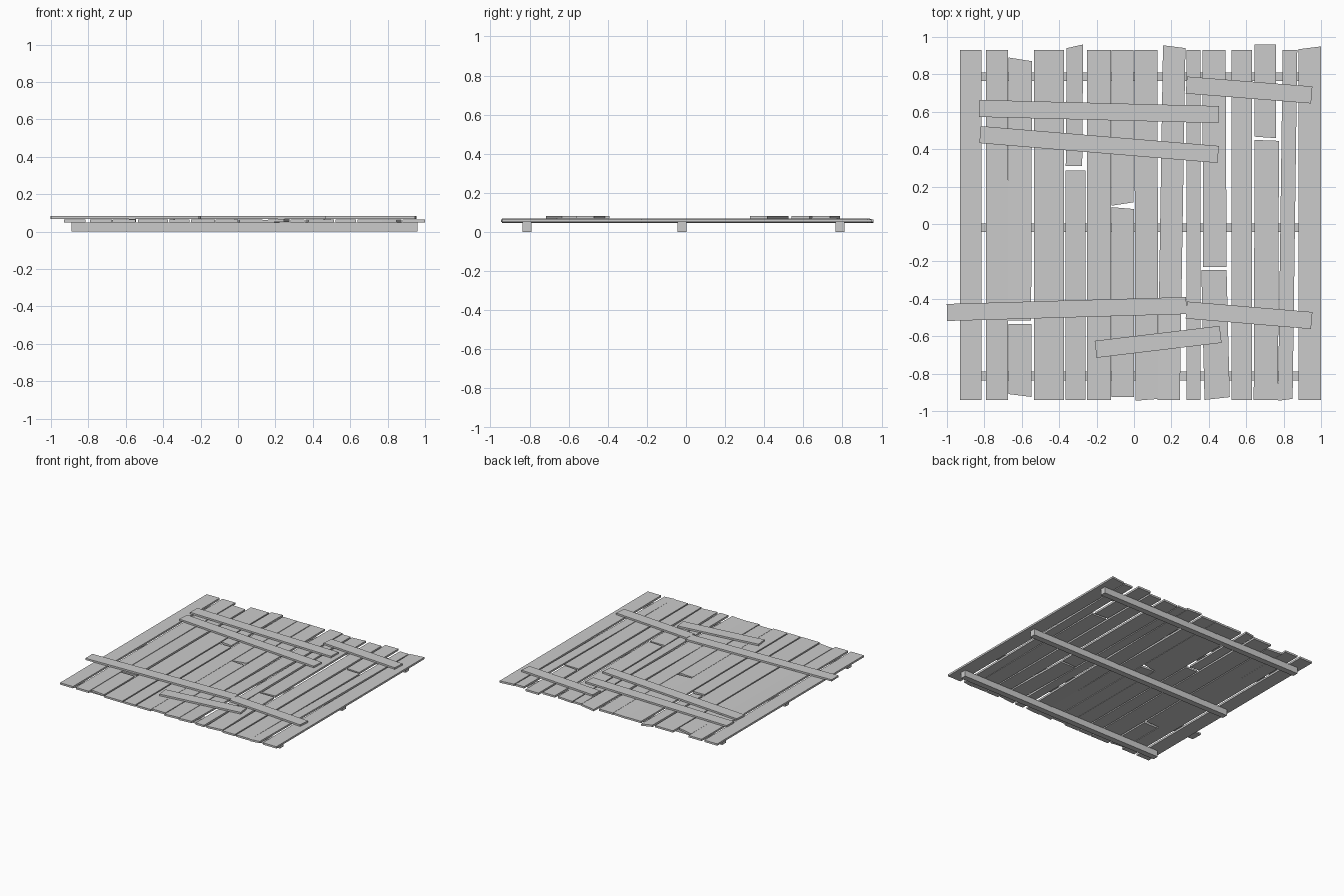
import bpy
import bmesh
from math import atan2, hypot
from mathutils import Matrix, Vector

cube = bpy.data.objects.get("Cube")
if cube:
    bpy.data.objects.remove(cube, do_unlink=True)

# One plain grey for all the timber
wood = bpy.data.materials.new("grey_wood")
wood.use_nodes = True
wood.diffuse_color = (0.6, 0.6, 0.6, 1)
shader = next(n for n in wood.node_tree.nodes if n.type == 'BSDF_PRINCIPLED')
shader.inputs["Base Color"].default_value = wood.diffuse_color

BEAM_TOP = 0.05
PLANK_TOP = 0.065
BATTEN_TOP = 0.083
BACK, FRONT = 0.93, -0.94


def finish(name, bm):
    bmesh.ops.recalc_face_normals(bm, faces=bm.faces)
    mesh = bpy.data.meshes.new(name)
    bm.to_mesh(mesh)
    bm.free()
    mesh.materials.append(wood)
    bpy.context.collection.objects.link(bpy.data.objects.new(name, mesh))


def board(name, start, end, width, z0, z1):
    """Straight board between two centre-line points in plan."""
    a, b = Vector(start), Vector(end)
    d = b - a
    mid = (a + b) / 2
    bm = bmesh.new()
    bmesh.ops.create_cube(bm, size=1, matrix=(
        Matrix.Translation((mid.x, mid.y, (z0 + z1) / 2))
        @ Matrix.Rotation(atan2(d.y, d.x), 4, 'Z')
        @ Matrix.Diagonal((hypot(d.x, d.y), width, z1 - z0, 1))))
    finish(name, bm)


def plank(name, x0, x1, y0=FRONT, y1=BACK, cut0=0, cut1=0, lean=0, roll=0):
    """Upright plank: cut0/cut1 skew its ends, lean shifts the front end in x,
    roll lifts one long edge."""
    bm = bmesh.new()
    outline = [(x0 + lean, y0 - cut0 / 2, -roll), (x1 + lean, y0 + cut0 / 2, roll),
               (x1, y1 + cut1 / 2, roll), (x0, y1 - cut1 / 2, -roll)]
    base = bm.faces.new([bm.verts.new((x, y, BEAM_TOP + dz)) for x, y, dz in outline])
    top = bmesh.ops.extrude_face_region(bm, geom=[base])["geom"]
    bmesh.ops.translate(bm, vec=(0, 0, PLANK_TOP - BEAM_TOP),
                        verts=[v for v in top if isinstance(v, bmesh.types.BMVert)])
    finish(name, bm)


# Support beams underneath
for name, y in (("front_beam", -0.813), ("middle_beam", -0.02), ("back_beam", 0.787)):
    board(name, (-0.89, y), (0.96, y), 0.047, 0, BEAM_TOP)

# Full-length planks
for i, (x0, x1) in enumerate([(-0.93, -0.815), (-0.79, -0.675), (-0.535, -0.375),
                              (-0.25, -0.122), (0.28, 0.355), (0.52, 0.63)]):
    plank(f"full_plank_{i + 1}", x0, x1)
plank("centre_plank", 0.002, 0.125, cut0=0.01, lean=0.005)
plank("leaning_plank", 0.155, 0.275, y1=0.948, cut1=-0.015, lean=-0.03, roll=0.003)
plank("narrow_plank", 0.795, 0.873, lean=-0.025, cut0=0.01)
plank("right_edge_plank", 0.88, 1.0, y1=0.942, cut1=0.015)

# Broken planks, each in a back and a front piece
plank("broken_back_1", -0.67, -0.545, -0.515, 0.88, 0, -0.02, -0.005, 0.003)
plank("broken_front_1", -0.67, -0.548, -0.917, -0.535, -0.015)
plank("broken_back_2", -0.36, -0.272, 0.31, 0.95, 0, 0.02, -0.005, -0.003)
plank("broken_front_2", -0.365, -0.26, y1=0.285)
plank("broken_back_3", -0.12, -0.002, 0.107, cut0=0.018, roll=0.002)
plank("broken_front_3", -0.12, 0.0, -0.925, 0.085, cut1=-0.01)
plank("broken_back_4", 0.365, 0.49, -0.23, lean=0.005, roll=0.003)
plank("broken_front_4", 0.36, 0.495, -0.933, -0.245, 0.015, 0, 0.017)
plank("broken_back_5", 0.645, 0.76, 0.463, 0.96, -0.008)
plank("broken_front_5", 0.645, 0.775, y1=0.447, cut1=-0.005, lean=-0.005)

# Battens nailed across the top
for name, start, end in [
        ("long_batten_back", (-0.828, 0.618), (0.453, 0.585)),
        ("long_batten_inner", (-0.823, 0.478), (0.45, 0.372)),
        ("short_batten_back", (0.28, 0.743), (0.95, 0.69)),
        ("long_batten_front", (-1.0, -0.473), (0.28, -0.436)),
        ("short_batten_front", (0.28, -0.46), (0.95, -0.516)),
        ("loose_batten", (-0.205, -0.67), (0.463, -0.59))]:
    board(name, start, end, 0.091, PLANK_TOP + 0.004, BATTEN_TOP)
